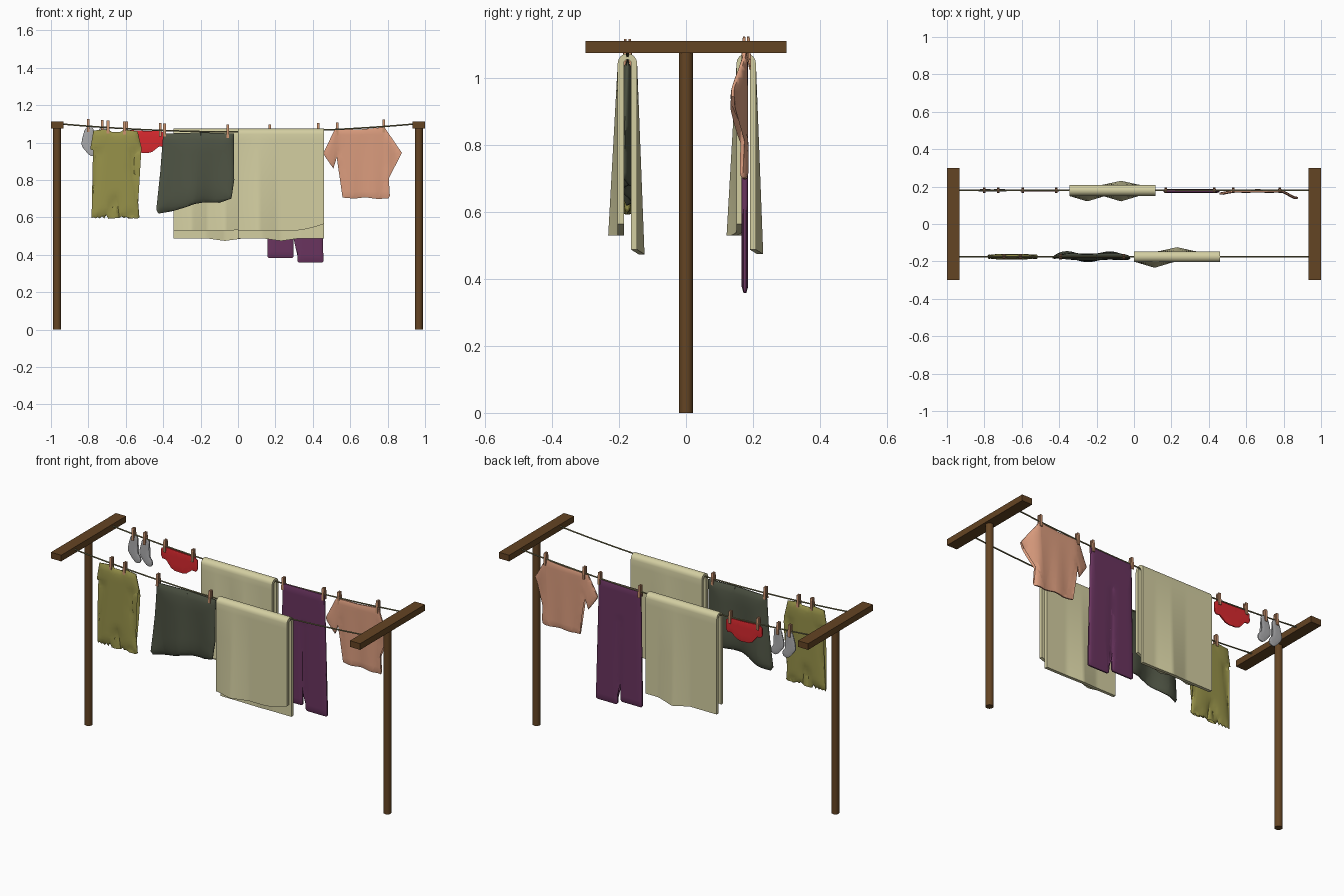
import bpy, bmesh, math, random
from mathutils import Vector
from mathutils.geometry import intersect_point_line

if "Cube" in bpy.data.objects:
    bpy.data.objects.remove(bpy.data.objects["Cube"])

random.seed(4)
FRONT_Y, BACK_Y = -0.175, 0.18


def material(name, r, g, b):
    m = bpy.data.materials.new(name)
    m.diffuse_color = [(c / 255) ** 2.2 for c in (r, g, b)] + [1]
    m.use_nodes = True
    m.node_tree.nodes["Principled BSDF"].inputs["Base Color"].default_value = m.diffuse_color
    return m


WOOD = material("wood", 100, 70, 40)
ROPE = material("rope", 125, 120, 85)
PEG = material("peg_wood", 200, 145, 110)
CREAM = material("cream", 210, 205, 160)
DARK = material("dark_green", 80, 85, 70)
OLIVE = material("olive", 150, 145, 75)
PINK = material("salmon", 218, 155, 125)
PURPLE = material("purple", 105, 55, 95)
RED = material("red", 215, 45, 50)
GREY = material("grey", 170, 170, 172)


def line_z(x):
    return 1.057 + 0.042 * (x / 0.94) ** 2


def make(name, verts, faces, mat, smooth=40):
    me = bpy.data.meshes.new(name)
    me.from_pydata(verts, [], faces)
    bm = bmesh.new()
    bm.from_mesh(me)
    bmesh.ops.recalc_face_normals(bm, faces=bm.faces)
    bm.to_mesh(me)
    bm.free()
    if smooth:
        me.shade_smooth()
        me.set_sharp_from_angle(angle=math.radians(smooth))
    me.materials.append(mat)
    ob = bpy.data.objects.new(name, me)
    bpy.context.collection.objects.link(ob)
    return ob


def box(name, lo, hi, mat):
    v = [(x, y, z) for x in (lo[0], hi[0]) for y in (lo[1], hi[1]) for z in (lo[2], hi[2])]
    f = [(0, 1, 3, 2), (4, 6, 7, 5), (0, 4, 5, 1), (2, 3, 7, 6), (0, 2, 6, 4), (1, 5, 7, 3)]
    return make(name, v, f, mat, 0)


def rounded(pts, steps=1):
    # corner cutting for soft outlines
    for _ in range(steps):
        out = []
        for i, p in enumerate(pts):
            q = pts[(i + 1) % len(pts)]
            out += [tuple(a * .8 + b * .2 for a, b in zip(p, q)),
                    tuple(a * .2 + b * .8 for a, b in zip(p, q))]
        pts = out
    return pts


def ragged(a, b, n=9):
    # zigzag hem between two points
    return [(a[0] + (b[0] - a[0]) * i / n, a[1] + (b[1] - a[1]) * i / n
             + random.uniform(0.004, 0.024) * (i % 2)) for i in range(n + 1)]


def garment(name, outline, y, mat, half=0.009, edge=0.004, soft=0.02, wave=None, cell=0.02):
    # outline in x, z: filled, cut into a grid, then puffed into two joined layers
    bm = bmesh.new()
    bm.faces.new([bm.verts.new((x, 0, z)) for x, z in outline])
    bmesh.ops.triangulate(bm, faces=bm.faces[:])
    for axis in (0, 1):
        lo, hi = min(p[axis] for p in outline), max(p[axis] for p in outline)
        normal = (1, 0, 0) if axis == 0 else (0, 0, 1)
        n = max(2, round((hi - lo) / cell))
        for i in range(1, n):
            t = lo + (hi - lo) * (i + 0.013) / n
            bmesh.ops.bisect_plane(bm, geom=bm.verts[:] + bm.edges[:] + bm.faces[:],
                                   plane_co=[t * c for c in normal], plane_no=normal)
    bm.verts.index_update()
    segs = [(Vector((*outline[i - 1], 0)), Vector((*outline[i], 0))) for i in range(len(outline))]

    def dist(p):
        best = 9
        for a, b in segs:
            q, t = intersect_point_line(p, a, b)
            best = min(best, (p - a.lerp(b, min(1, max(0, t)))).length)
        return best

    front, back = [], []
    for v in bm.verts:
        x, z = v.co.x, v.co.z
        t = min(1, dist(Vector((x, z, 0))) / soft)
        h = edge + (half - edge) * math.sqrt(t * (2 - t))
        w = wave(x, z) if wave else 0
        front.append((x, y + w - h, z))
        back.append((x, y + w + h, z))
    n = len(front)
    faces = [[v.index for v in f.verts] for f in bm.faces]
    faces += [[i + n for i in reversed(f)] for f in faces]
    for e in bm.edges:
        if e.is_boundary:
            a, b = e.verts[0].index, e.verts[1].index
            faces.append([a, b, b + n, a + n])
    bm.free()
    return make(name, front + back, faces, mat, 50)


def towel(name, x0, y, front_bumps, back_bumps):
    # sheet draped over the line, folds opening towards the hems
    width, nx, drop, arc = 0.46, 40, 16, 8

    def bump(x, peaks):
        return max(max(0, 1 - abs(x - p) / 0.1) for p in peaks)

    outer, inner = [], []
    for i in range(nx + 1):
        x = width * i / nx
        fb, bb = bump(x, front_bumps), bump(x, back_bumps)
        zf = 0.53 + 0.035 * max(0, (x - 0.31) / 0.15) ** 1.5
        zb = 0.488 - 0.014 * bb
        path = []
        for j in range(drop):
            k = 1 - j / drop
            path.append((-0.02 - 0.03 * fb * k, zf + (1.045 - zf) * (1 - k), -1, 0))
        for j in range(arc + 1):
            a = math.pi * (1 - j / arc)
            path.append((0.02 * math.cos(a), 1.045 + 0.02 * math.sin(a), math.cos(a), math.sin(a)))
        for j in range(1, drop + 1):
            k = j / drop
            path.append((0.02 + 0.022 * bb * k, 1.045 + (zb - 1.045) * k, 1, 0))
        for sign, side in ((1, outer), (-1, inner)):
            side += [(x0 + x, y + p + sign * 0.009 * ny, z + sign * 0.009 * nz)
                     for p, z, ny, nz in path]
    m, n, faces = len(path), len(outer), []
    for i in range(nx):
        for j in range(m - 1):
            q = (i * m + j, i * m + j + 1, (i + 1) * m + j + 1, (i + 1) * m + j)
            faces += [q, tuple(k + n for k in reversed(q))]
        for j in (0, m - 1):
            a, b = i * m + j, (i + 1) * m + j
            faces.append((a, b, b + n, a + n))
    for i in (0, nx):
        for j in range(m - 1):
            a = i * m + j
            faces.append((a, a + 1, a + 1 + n, a + n))
    return make(name, outer + inner, faces, CREAM, 50)


def peg(x, y):
    # two prongs pinching the line
    z, v, f = line_z(x), [], []
    for s in (-1, 1):
        b = len(v)
        for zz, a, c in ((z - 0.032, 0.009, 0.014), (z + 0.002, 0.002, 0.013), (z + 0.038, 0.003, 0.010)):
            v += [(x + dx, y + s * d, zz) for dx, d in ((-.007, a), (.007, a), (.007, c), (-.007, c))]
        f += [(b, b + 1, b + 2, b + 3), (b + 8, b + 9, b + 10, b + 11)]
        f += [(b + r + i, b + r + (i + 1) % 4, b + r + 4 + (i + 1) % 4, b + r + 4 + i)
              for r in (0, 4) for i in range(4)]
    make("clothes_peg", v, f, PEG, 0)


# posts and crossbars
for s, side in ((-1, "left"), (1, "right")):
    bpy.ops.mesh.primitive_cylinder_add(vertices=32, radius=0.021, depth=1.08, location=(s * 0.967, 0, 0.54))
    post = bpy.context.object
    post.name = side + "_post"
    post.data.materials.append(WOOD)
    bpy.ops.object.shade_smooth_by_angle()
    xs = sorted((s * 0.934, s))
    box(side + "_crossbar", (xs[0], -0.3, 1.076), (xs[1], 0.3, 1.112), WOOD)

# sagging lines
for name, y in (("front_line", FRONT_Y), ("back_line", BACK_Y)):
    v, f, N = [], [], 32
    for i in range(N + 1):
        x = -0.95 + 1.9 * i / N
        v += [(x, y + 0.004 * math.cos(a * math.pi / 4), line_z(x) + 0.004 * math.sin(a * math.pi / 4))
              for a in range(8)]
    for i in range(N):
        f += [(i * 8 + a, i * 8 + (a + 1) % 8, i * 8 + 8 + (a + 1) % 8, i * 8 + 8 + a) for a in range(8)]
    make(name, v, f, ROPE)

# pegs
for y, xs in ((FRONT_Y, (-0.695, -0.607, -0.393, -0.055)),
              (BACK_Y, (-0.8, -0.725, -0.595, -0.415, 0.17, 0.43, 0.53, 0.78))):
    for x in xs:
        peg(x, y)

# towels
towel("front_towel", 0.0, FRONT_Y, [0.11], [0.23])
towel("back_towel", -0.345, BACK_Y, [0.095, 0.275], [0.275])

# romper with ragged hems
garment("romper", [(-.773, 1.064), (-.79, .965), (-.75, .947), (-.757, .882), (-.772, .75)]
        + ragged((-.783, .595), (-.682, .592)) + [(-.67, .67), (-.655, .695), (-.645, .67)]
        + ragged((-.634, .597), (-.527, .592))
        + [(-.54, .75), (-.56, .86), (-.553, .947), (-.516, .973), (-.537, 1.06), (-.607, 1.07),
           (-.63, 1.057), (-.675, 1.057), (-.698, 1.072)],
        FRONT_Y, OLIVE, half=0.014, edge=0.002, soft=0.06)

# pillowcase with a loose swinging hem
garment("pillowcase", [(-.4, 1.048), (-.415, .85), (-.437, .64), (-.425, .62), (-.35, .633), (-.286, .652),
                       (-.23, .672), (-.18, .68), (-.1, .678), (-.035, .7), (-.02, .8), (-.022, 1.048),
                       (-.2, 1.054)],
        FRONT_Y, DARK, half=0.019, edge=0.002, soft=0.1,
        wave=lambda x, z: 0.014 * math.sin((x + 0.42) * 27) * max(0, 1.05 - z) / 0.4)

# trousers
garment("trousers", [(.168, 1.062), (.157, .39), (.165, .382), (.29, .382), (.297, .39), (.301, .87),
                     (.308, .87), (.318, .365), (.326, .358), (.45, .358), (.457, .366), (.437, 1.064)],
        BACK_Y - 0.004, PURPLE, half=0.01)

# shirt, sleeves falling forward
garment("shirt", [(.516, 1.068), (.457, .945), (.462, .93), (.51, .861), (.528, .92), (.543, .957),
                  (.559, .706), (.62, .7), (.68, .707), (.75, .698), (.805, .702), (.812, .715),
                  (.79, .957), (.798, .9), (.803, .856), (.876, .945), (.783, 1.082), (.65, 1.07)],
        BACK_Y - 0.004, PINK, half=0.008,
        wave=lambda x, z: (-0.036 * min(1, max(0, (x - .79) / .07)) - 0.012 * min(1, max(0, (.54 - x) / .07))
                           + 0.003 * math.sin(x * 50) * max(0, 1.05 - z) / .35))

# briefs
garment("briefs", rounded([(-.62, 1.07), (-.622, 1.0), (-.58, .995), (-.55, .947), (-.465, .943),
                           (-.43, .98), (-.388, .975), (-.385, 1.06), (-.5, 1.062)]),
        BACK_Y, RED, half=0.005, edge=0.003)

# socks
for i, dx in enumerate((0, 0.075)):
    garment(f"sock_{i + 1}", rounded([(-.815 + dx, 1.085), (-.768 + dx, 1.081), (-.785 + dx, 1.0),
                                      (-.752 + dx, .96), (-.755 + dx, .932), (-.788 + dx, .924),
                                      (-.837 + dx, .98), (-.835 + dx, 1.015)], 2),
            BACK_Y, GREY, half=0.006, edge=0.003, cell=0.012)
